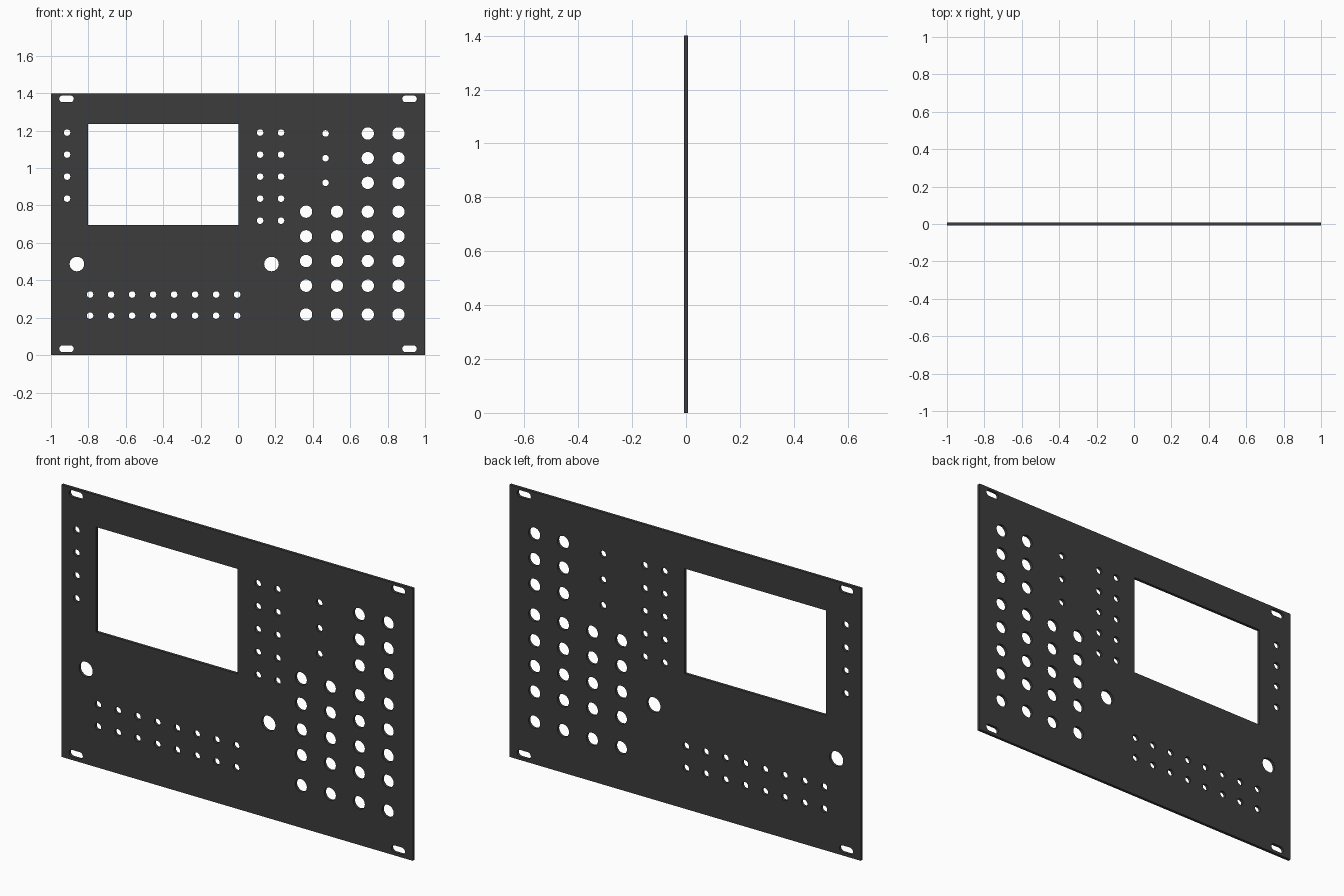
import bpy, bmesh, math

if "Cube" in bpy.data.objects:
    bpy.data.objects.remove(bpy.data.objects["Cube"])

HEIGHT, THICK = 1.40, 0.015

# Panel outline and cutouts live in one filled 2D curve
curve = bpy.data.curves.new("front_panel", 'CURVE')
curve.dimensions = '2D'
curve.fill_mode = 'BOTH'
curve.extrude = THICK / 2


def loop(points):
    s = curve.splines.new('POLY')
    s.points.add(len(points) - 1)
    for p, (x, z) in zip(s.points, points):
        p.co = (x, z, 0, 1)
    s.use_cyclic_u = True


def rect(x0, x1, z0, z1):
    loop([(x0, z0), (x1, z0), (x1, z1), (x0, z1)])


def arc(x, z, r, start, end, n):
    return [(x + r * math.cos(start + (end - start) * i / n),
             z + r * math.sin(start + (end - start) * i / n)) for i in range(n + 1)]


def hole(x, z, r, n=32):
    loop(arc(x, z, r, 0, 2 * math.pi, n)[:-1])


def slot(x, z, half, r):
    d = half - r
    loop(arc(x + d, z, r, -math.pi / 2, math.pi / 2, 12) +
         arc(x - d, z, r, math.pi / 2, 3 * math.pi / 2, 12))


def grid(xs, zs, r):
    for x in xs:
        for z in zs:
            hole(x, z, r)


# Outer edge and screen window
rect(-1, 1, 0, HEIGHT)
rect(-0.802, 0.003, 0.695, 1.235)

# Corner mounting slots
for x in (-0.917, 0.917):
    for z in (0.034, HEIGHT - 0.03):
        slot(x, z, 0.039, 0.018)

# Small button holes around the screen
rows = [1.19 - 0.1177 * i for i in range(5)]
grid([-0.914], rows[:4], 0.0175)
grid([0.118, 0.230], rows, 0.0175)

# Two rows of step button holes
grid([-0.791 + 0.1123 * i for i in range(8)], [0.324, 0.211], 0.0175)

# Knob holes and the small holes beside the upper ones
upper = [1.185, 1.053, 0.921]
lower = [0.767, 0.635, 0.503, 0.371, 0.217]
grid([0.468], upper, 0.0175)
grid([0.364, 0.529], lower, 0.033)
grid([0.694, 0.858], upper + lower, 0.033)

# Large encoder holes
grid([-0.861, 0.179], [0.487], 0.039)

# Turn the curve into a clean upright mesh
temp = bpy.data.objects.new("panel_curve", curve)
bpy.context.collection.objects.link(temp)
mesh = bpy.data.meshes.new_from_object(temp.evaluated_get(bpy.context.evaluated_depsgraph_get()))
bpy.data.objects.remove(temp)

bm = bmesh.new()
bm.from_mesh(mesh)
bmesh.ops.remove_doubles(bm, verts=bm.verts, dist=1e-5)
for v in bm.verts:
    x, z, y = v.co
    v.co = (x, -y, z)
bmesh.ops.recalc_face_normals(bm, faces=bm.faces)
for f in bm.faces:
    f.smooth = False
bm.to_mesh(mesh)
bm.free()

panel = bpy.data.objects.new("front_panel", mesh)
bpy.context.collection.objects.link(panel)

# Dark grey coating
mat = bpy.data.materials.new("dark_coating")
mat.diffuse_color = (0.045, 0.045, 0.045, 1)
mat.use_nodes = True
mat.node_tree.nodes["Principled BSDF"].inputs["Base Color"].default_value = mat.diffuse_color
mesh.materials.clear()
mesh.materials.append(mat)
